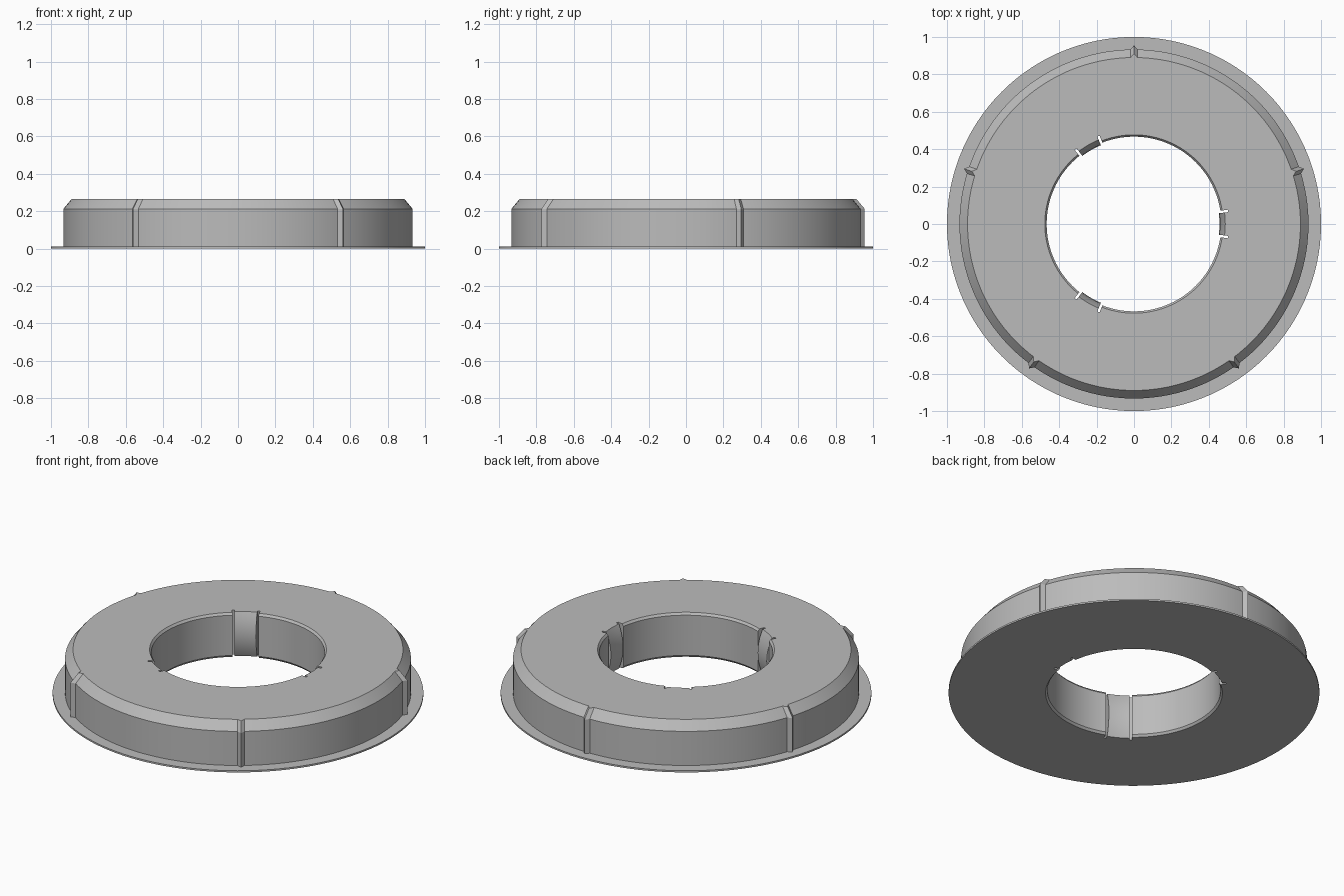
import bpy, bmesh, math

if "Cube" in bpy.data.objects:
    bpy.data.objects.remove(bpy.data.objects["Cube"])

# Overall dimensions
TOP, SHOULDER, LIP = 0.265, 0.213, 0.01
RIBS = [90 + 72 * k for k in range(5)]      # outer locating ribs (degrees)
TABS = [0, 120, 240]                        # inner spring tabs (degrees)
RIB_HALF, TAB_HALF, SLIT_HALF = 1.2, 7.2, 8.7
EPS = 0.01
BORE_Z = [TOP, 0.252, 0.22, 0.18, 0.1325, 0.085, 0.045, 0.013, 0.0]


def offset(a, centres):
    """Smallest angular distance from a to any of the centres."""
    return min(abs((a - c + 180) % 360 - 180) for c in centres)


def bore_radius(a, z):
    d = offset(a, TABS)
    if d < TAB_HALF + EPS / 2:              # tab face bulges into the bore
        return 0.457 + 0.031 * ((z - TOP / 2) / (TOP / 2)) ** 2
    if d < SLIT_HALF + EPS / 2:             # slit beside the tab
        return 0.507
    return 0.477 if z in (0.0, TOP) else 0.467


def section(a):
    """Closed radial section (radius, height) at angle a."""
    rib = max(0.0, 1 - offset(a, RIBS) / RIB_HALF)
    wall, top = 0.933 + 0.022 * rib, 0.89 + 0.021 * rib
    outer = [(1, 0), (1, LIP), (wall, LIP), (wall, SHOULDER), (top, TOP)]
    return outer + [(bore_radius(a, z), z) for z in BORE_Z]


# Angles: regular steps plus the exact edges of ribs, tabs and slits
angles = {float(a) for a in range(0, 360, 3)}
for c in RIBS:
    angles |= {(c + d) % 360 for d in (-RIB_HALF, 0.0, RIB_HALF)}
for c in TABS:
    for s in (-1, 1):
        for d in (TAB_HALF, TAB_HALF + EPS, SLIT_HALF, SLIT_HALF + EPS):
            angles.add((c + s * d) % 360)
angles = sorted(angles)

# Sweep the section around the axis
bm = bmesh.new()
rings = []
for a in angles:
    t = math.radians(a)
    rings.append([bm.verts.new((r * math.cos(t), r * math.sin(t), z))
                  for r, z in section(a)])
for i, ring in enumerate(rings):
    nxt = rings[(i + 1) % len(rings)]
    for j in range(len(ring)):
        k = (j + 1) % len(ring)
        bm.faces.new((ring[j], nxt[j], nxt[k], ring[k]))
bmesh.ops.recalc_face_normals(bm, faces=bm.faces)

mesh = bpy.data.meshes.new("ring_body")
bm.to_mesh(mesh)
bm.free()
body = bpy.data.objects.new("ring_body", mesh)
bpy.context.collection.objects.link(body)

# Plain grey finish
grey = bpy.data.materials.new("light_grey")
grey.diffuse_color = (0.5, 0.5, 0.5, 1)
grey.use_nodes = True
grey.node_tree.nodes["Principled BSDF"].inputs["Base Color"].default_value = grey.diffuse_color
mesh.materials.append(grey)

bpy.context.view_layer.objects.active = body
body.select_set(True)
bpy.ops.object.shade_smooth_by_angle(angle=math.radians(20))
